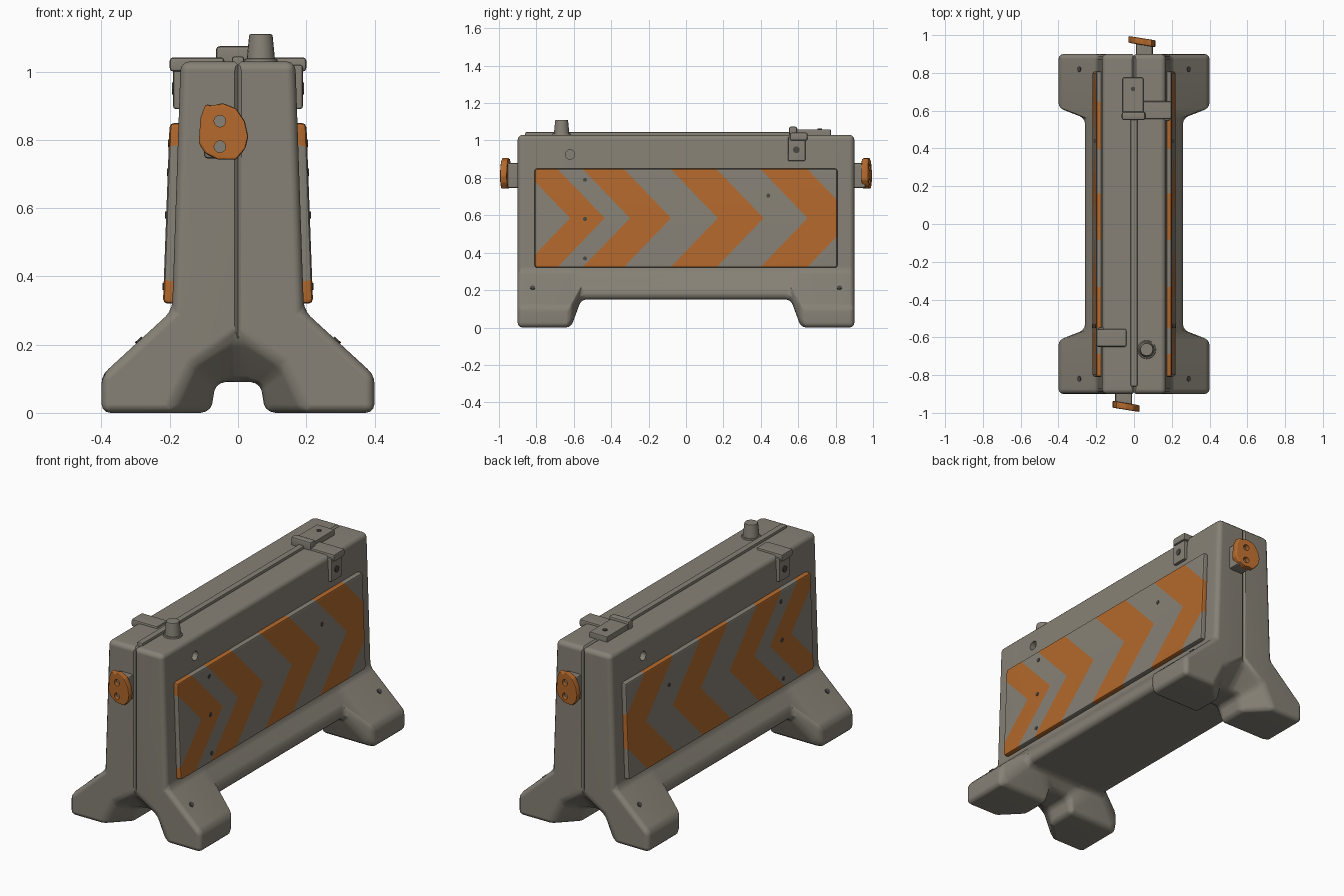
import bpy, bmesh, math
from mathutils import Vector, Matrix

if "Cube" in bpy.data.objects:
    bpy.data.objects.remove(bpy.data.objects["Cube"])


def material(name, rgb):
    m = bpy.data.materials.new(name)
    m.use_nodes = True
    m.diffuse_color = (*rgb, 1)
    bsdf = next(n for n in m.node_tree.nodes if n.type == 'BSDF_PRINCIPLED')
    bsdf.inputs["Base Color"].default_value = (*rgb, 1)
    return m


GREY = material("weathered_grey", (0.24, 0.22, 0.18))
ORANGE = material("warning_orange", (0.45, 0.14, 0.025))
DARK = material("dark_grey", (0.07, 0.065, 0.055))


def make(name, bm, *mats):
    bmesh.ops.recalc_face_normals(bm, faces=bm.faces)
    mesh = bpy.data.meshes.new(name)
    bm.to_mesh(mesh)
    bm.free()
    for m in mats:
        mesh.materials.append(m)
    ob = bpy.data.objects.new(name, mesh)
    bpy.context.collection.objects.link(ob)
    return ob


def finish(ob, bevel=0.0, segments=2, cutters=(), mirror=False):
    """Bevel, cut and mirror a part, then bake it and smooth its shading."""
    if bevel:
        b = ob.modifiers.new("bevel", 'BEVEL')
        b.width, b.segments = bevel, segments
        b.limit_method, b.angle_limit = 'ANGLE', math.radians(25)
    for c in cutters:
        cut = ob.modifiers.new("cut", 'BOOLEAN')
        cut.operation, cut.solver, cut.object = 'DIFFERENCE', 'EXACT', c
    if mirror:
        ob.modifiers.new("mirror", 'MIRROR')
    bpy.ops.object.select_all(action='DESELECT')
    ob.select_set(True)
    bpy.context.view_layer.objects.active = ob
    bpy.ops.object.convert(target='MESH')
    bpy.ops.object.shade_smooth_by_angle(angle=math.radians(40))
    ob.modifiers.new("weighted", 'WEIGHTED_NORMAL').keep_sharp = True
    for c in cutters:
        bpy.data.objects.remove(c)
    return ob


def box(name, lo, hi, mat=GREY, turn=None):
    bm = bmesh.new()
    lo, hi = Vector(lo), Vector(hi)
    bmesh.ops.create_cube(bm, size=1)
    mtx = Matrix.Translation((lo + hi) / 2)
    if turn:
        mtx = mtx @ Matrix.Rotation(math.radians(45), 4, turn)
    bm.transform(mtx @ Matrix.Diagonal((*(hi - lo), 1)))
    return make(name, bm, mat)


def cylinder(name, centre, r1, r2, depth, axis='Z', mat=GREY, sides=20):
    bm = bmesh.new()
    bmesh.ops.create_cone(bm, cap_ends=True, segments=sides,
                          radius1=r1, radius2=r2, depth=depth)
    rot = {'Z': Matrix(), 'X': Matrix.Rotation(math.pi / 2, 4, 'Y'),
           'Y': Matrix.Rotation(math.pi / 2, 4, 'X')}[axis]
    bm.transform(Matrix.Translation(centre) @ rot)
    return make(name, bm, mat)


def turned(ob, name):
    """Copy a part half a turn round the upright axis."""
    c = ob.copy()
    c.name = name
    c.rotation_euler.z = math.pi
    bpy.context.collection.objects.link(c)


# Body: half sections lofted lengthwise, flaring into four feet
shell = [(0, 1.03), (0.168, 1.03), (0.193, 0.30)]
foot = [(0.40, 0.11), (0.40, 0)]
face_end = shell + foot + [(0.20, 0), (0.13, 0.14), (0, 0.23)]
foot_mid = shell + foot + [(0.08, 0), (0.065, 0.09), (0, 0.09)]
middle = shell + [(0.26, 0.21), (0.26, 0.15), (0.2, 0.15), (0.1, 0.15), (0, 0.15)]
stations = [(0.9, face_end), (0.78, foot_mid), (0.615, foot_mid), (0.56, middle)]
stations = [(-y, s) for y, s in stations] + stations[::-1]

bm = bmesh.new()
rings = []
for y, half in stations:
    loop = half + [(-x, z) for x, z in half[-2:0:-1]]
    rings.append([bm.verts.new((x, y, z)) for x, z in loop])
for a, b in zip(rings, rings[1:]):
    for i in range(len(a)):
        j = (i + 1) % len(a)
        bm.faces.new((a[i], a[j], b[j], b[i]))
bm.faces.new(rings[0])
bm.faces.new(rings[-1])
body = make("barrier_body", bm, GREY)

# Seam grooves and drain holes cut into the body
w = 0.007
cuts = [box("seam_cutter", (-w, s * 0.9 - w, 0.2), (w, s * 0.9 + w, 1.1), GREY, 'Z')
        for s in (-1, 1)]
cuts.append(box("seam_cutter", (-w, -1, 1.03 - w), (w, 1, 1.03 + w), GREY, 'Y'))
cuts += [cylinder("hole_cutter", (s * 0.18, -s * 0.62, 0.925), 0.025, 0.025, 0.08, 'X')
         for s in (-1, 1)]
finish(body, 0.028, 3, cuts)

# Side panels: a leaning plate split along chevron lines
Z0, Z1, Y1, SLOPE = 0.32, 0.85, 0.81, 0.96
ZC = (Z0 + Z1) / 2
chevrons = [(-0.62, -0.435), (-0.30, -0.08), (0.17, 0.415), (0.65, 0.90)]


def panel_x(z):
    return 0.22 - (z - Z0) * 0.037


bm = bmesh.new()
bmesh.ops.create_cube(bm, size=2)
for v in bm.verts:
    outer = v.co.x > 0
    z = Z1 if v.co.z > 0 else Z0
    v.co = (panel_x(z) - (0 if outer else 0.05), math.copysign(Y1, v.co.y), z)
bmesh.ops.bevel(bm, geom=bm.edges[:], offset=0.014, segments=2, profile=0.5,
                affect='EDGES', clamp_overlap=True)


def split(faces, co, normal):
    geom = set(faces)
    for f in faces:
        geom.update(f.verts)
        geom.update(f.edges)
    bmesh.ops.bisect_plane(bm, geom=list(geom), plane_co=co, plane_no=normal, dist=1e-5)


split(bm.faces[:], (0, 0, ZC), (0, 0, 1))
for side in (1, -1):
    for t in (t for pair in chevrons for t in pair):
        half = [f for f in bm.faces if (f.calc_center_median().z - ZC) * side > 0]
        split(half, (0, t, ZC), (0, 1, side * SLOPE))
for f in bm.faces:
    c = f.calc_center_median()
    t = c.y + abs(c.z - ZC) * SLOPE
    f.material_index = int(any(a < t < b for a, b in chevrons))
finish(make("chevron_panels", bm, GREY, ORANGE), mirror=True)

# Panel rivets
for y, z in [(-0.54, 0.79), (-0.54, 0.58), (-0.54, 0.37), (0.44, 0.705)]:
    for s in (-1, 1):
        cylinder("panel_rivet", (s * panel_x(z), y, z), 0.011, 0.011, 0.006, 'X', DARK, 10)

# End couplers: a lopsided plate with two holes on a short neck
outline = [(-0.095, 0.905), (-0.11, 0.865), (-0.115, 0.79), (-0.095, 0.76), (-0.06, 0.742),
           (-0.005, 0.742), (0.022, 0.775), (0.03, 0.81), (0.02, 0.855),
           (-0.005, 0.892), (-0.045, 0.908), (-0.075, 0.9)]
bm = bmesh.new()
tilt = -0.16
front = [bm.verts.new((x, -0.993 + tilt * (x - 0.015), z)) for x, z in outline]
back = [bm.verts.new((v.co.x, v.co.y + 0.036, v.co.z)) for v in front]
bm.faces.new(front)
bm.faces.new(back)
for i in range(len(front)):
    j = (i + 1) % len(front)
    bm.faces.new((front[i], front[j], back[j], back[i]))
coupler = make("front_coupler", bm, ORANGE)
holes = [cylinder("hole_cutter", (-0.053, -0.99, z), 0.017, 0.017, 0.1, 'Y')
         for z in (0.855, 0.78)]
finish(coupler, 0.007, 2, holes)
neck = finish(box("front_coupler_neck", (-0.1, -0.96, 0.745), (-0.01, -0.88, 0.88)), 0.012)
turned(coupler, "back_coupler")
turned(neck, "back_coupler_neck")

# Top rail, latch plate and filler cap
finish(box("top_rail", (-0.018, -0.86, 1.01), (0.018, 0.58, 1.045)), 0.008)
finish(box("latch_plate", (-0.06, 0.575, 1.02), (0.05, 0.775, 1.06)), 0.006)
finish(box("latch_hinge", (-0.065, 0.55, 1.02), (0.06, 0.595, 1.075)), 0.012)
cylinder("latch_pin", (-0.005, 0.715, 1.061), 0.012, 0.012, 0.006, 'Z', DARK, 10)
finish(cylinder("filler_cap", (0.067, -0.665, 1.065), 0.043, 0.034, 0.09), 0.005)
finish(cylinder("filler_collar", (0.067, -0.665, 1.03), 0.05, 0.048, 0.016), 0.003)

# Side clasps: an arm over the top edge, a hanging tab and its pin
arm = finish(box("left_clasp_arm", (0.04, 0.555, 1.0), (0.2, 0.65, 1.042)), 0.01)
tab = finish(box("left_clasp_tab", (0.15, 0.545, 0.89), (0.19, 0.638, 1.02)), 0.008)
pin = cylinder("left_clasp_pin", (0.19, 0.59, 0.95), 0.018, 0.018, 0.008, 'X', DARK, 14)
for part in (arm, tab, pin):
    turned(part, part.name.replace("left", "right"))

# Foot bolts
for sx in (-1, 1):
    for sy in (-1, 1):
        bolt = cylinder("foot_bolt", (0, 0, 0), 0.014, 0.014, 0.008, 'Z', DARK, 10)
        bolt.location = (sx * 0.29, sy * 0.82, 0.212)
        bolt.rotation_euler.y = sx * math.atan2(0.19, 0.207)
